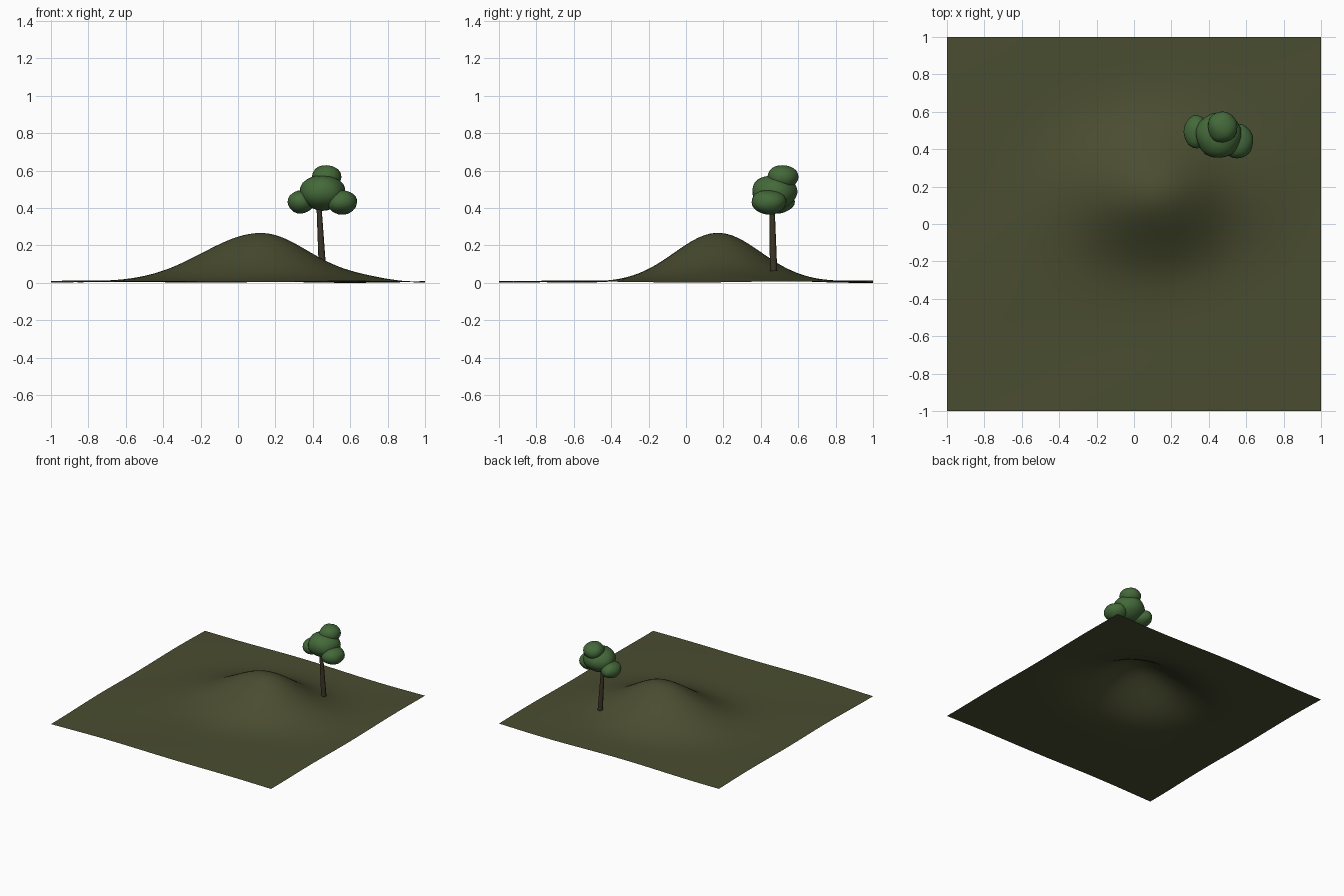
import bpy, bmesh, math, random
from mathutils import Vector

cube = bpy.data.objects.get("Cube")
if cube:
    bpy.data.objects.remove(cube, do_unlink=True)
random.seed(4)


def make_material(name, color):
    mat = bpy.data.materials.new(name)
    mat.use_nodes = True
    mat.diffuse_color = (*color, 1)
    bsdf = mat.node_tree.nodes["Principled BSDF"]
    bsdf.inputs["Base Color"].default_value = (*color, 1)
    bsdf.inputs["Roughness"].default_value = 0.9
    return mat


GRASS = make_material("olive grass", (0.068, 0.074, 0.030))
BARK = make_material("dark bark", (0.045, 0.036, 0.020))
LEAF = make_material("leaf green", (0.058, 0.142, 0.042))


def finish(bm, name, mat):
    mesh = bpy.data.meshes.new(name)
    bm.to_mesh(mesh)
    bm.free()
    mesh.materials.append(mat)
    mesh.shade_smooth()
    obj = bpy.data.objects.new(name, mesh)
    bpy.context.collection.objects.link(obj)
    return obj


def bump(x, y, cx, cy, sx, sy):
    return math.exp(-((x - cx) / sx) ** 2 / 2 - ((y - cy) / sy) ** 2 / 2)


def ground_height(x, y):
    hill = 0.256 * bump(x, y, 0.12, 0.17, 0.31 if x < 0.12 else 0.26, 0.23)
    shoulder = 0.016 * bump(x, y, 0.68, 0.15, 0.14, 0.2)
    ripple = 0.003 * math.sin(5 * x + 2 * y) + 0.003 * math.sin(6 * y - 3 * x + 1)
    return 0.011 + hill + shoulder + ripple


# Rolling ground sheet with one hill
bm = bmesh.new()
bmesh.ops.create_grid(bm, x_segments=64, y_segments=64, size=1)
for v in bm.verts:
    v.co.z = max(0, ground_height(v.co.x, v.co.y))
low = min(v.co.z for v in bm.verts)
for v in bm.verts:
    v.co.z -= low
finish(bm, "ground", GRASS)

# Leaning tapered trunk
foot, top = Vector((0.452, 0.468, 0.062)), Vector((0.432, 0.46, 0.43))
bm = bmesh.new()
bmesh.ops.create_cone(bm, cap_ends=True, segments=8, radius1=0.02, radius2=0.013, depth=1)
for v in bm.verts:
    t = v.co.z + 0.5
    v.co = foot.lerp(top, t) + Vector((v.co.x, v.co.y, 0))
finish(bm, "trunk", BARK)
bpy.context.view_layer.objects.active = bpy.data.objects["trunk"]
bpy.data.objects["trunk"].select_set(True)
bpy.ops.object.shade_smooth_by_angle(angle=math.radians(50))


# Lumpy foliage clumps
def clump(name, center, radii):
    bm = bmesh.new()
    bmesh.ops.create_icosphere(bm, subdivisions=3, radius=1)
    phase = random.uniform(0, 6)
    for v in bm.verts:
        n = v.co.copy()
        lump = 1 + 0.04 * math.sin(3 * n.x + phase) * math.cos(4 * n.y + 2 * n.z + phase)
        v.co = Vector(center) + Vector(r * c * lump for r, c in zip(radii, n))
    finish(bm, name, LEAF)


clump("foliage_middle", (0.452, 0.472, 0.483), (0.122, 0.122, 0.095))
clump("foliage_top", (0.474, 0.518, 0.565), (0.08, 0.084, 0.065))
clump("foliage_right", (0.337, 0.492, 0.433), (0.071, 0.088, 0.062))
clump("foliage_left", (0.555, 0.442, 0.431), (0.083, 0.094, 0.066))
